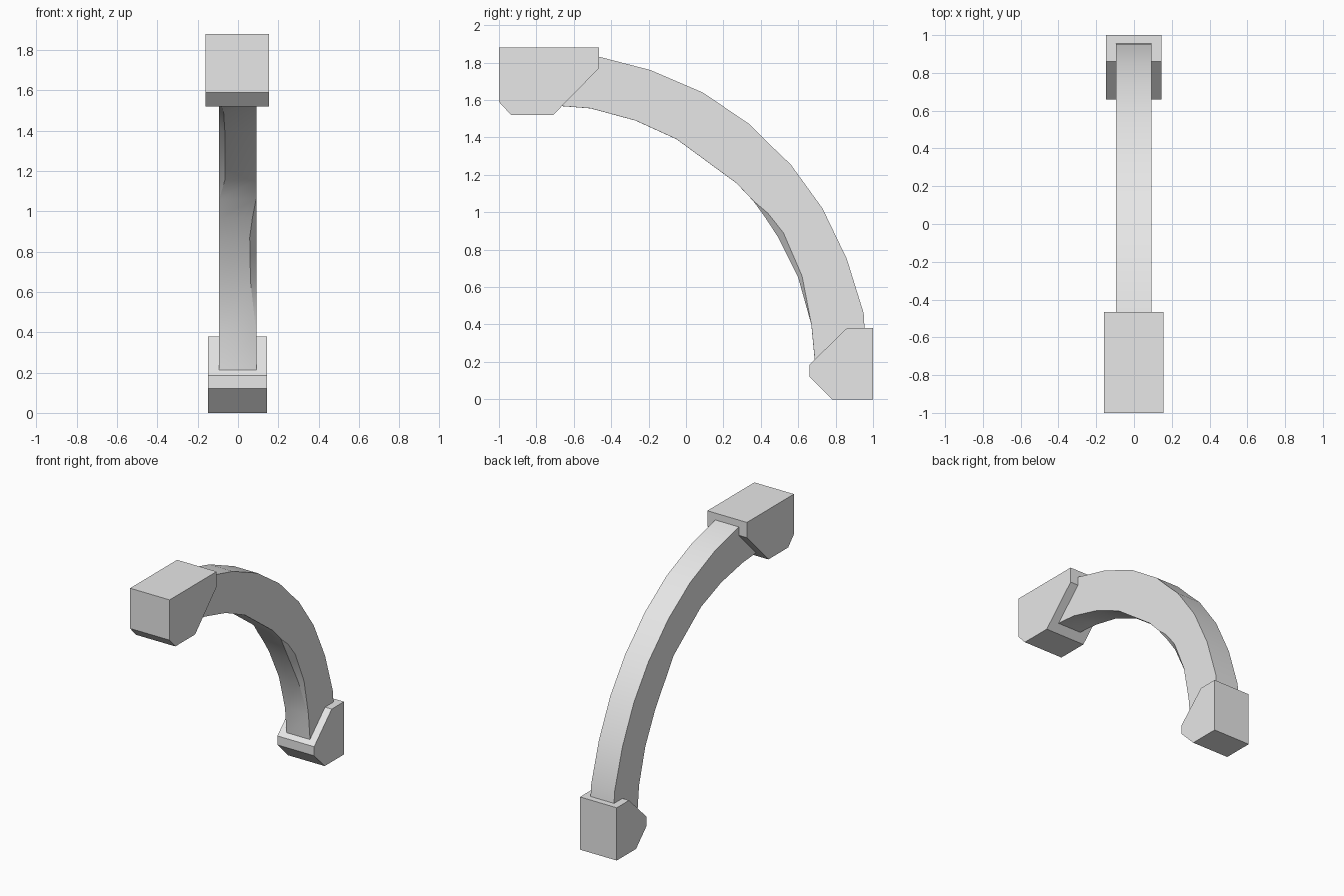
import bpy
import bmesh

cube = bpy.data.objects.get("Cube")
if cube:
    bpy.data.objects.remove(cube, do_unlink=True)

stone = bpy.data.materials.new("light grey stone")
stone.use_nodes = True
GREY = (0.8, 0.8, 0.8, 1.0)
stone.diffuse_color = GREY
stone.node_tree.nodes["Principled BSDF"].inputs["Base Color"].default_value = GREY


def finish(name, bm, smooth=False):
    bmesh.ops.recalc_face_normals(bm, faces=bm.faces)
    mesh = bpy.data.meshes.new(name)
    bm.to_mesh(mesh)
    bm.free()
    mesh.materials.append(stone)
    obj = bpy.data.objects.new(name, mesh)
    bpy.context.collection.objects.link(obj)
    if smooth:
        bpy.ops.object.select_all(action="DESELECT")
        obj.select_set(True)
        bpy.context.view_layer.objects.active = obj
        bpy.ops.object.shade_smooth_by_angle(angle=0.5)


def block(name, profile, x0, x1):
    """Extrude a side profile of (y, z) points across the width."""
    bm = bmesh.new()
    face = bm.faces.new([bm.verts.new((x0, y, z)) for y, z in profile])
    moved = bmesh.ops.extrude_face_region(bm, geom=[face])["geom"]
    bmesh.ops.translate(bm, vec=(x1 - x0, 0, 0),
                        verts=[v for v in moved if isinstance(v, bmesh.types.BMVert)])
    finish(name, bm)


# Chamfered end blocks
block("upper_block", [(-1, 1.88), (-.465, 1.88), (-.465, 1.77),
                      (-.71, 1.52), (-.935, 1.52), (-1, 1.59)], -.16, .155)
block("lower_block", [(1, 0), (1, .38), (.86, .38),
                      (.66, .185), (.66, .12), (.78, 0)], -.148, .145)

# Curved brace: outer and inner edge, paired station by station
outer = [(-.75, 1.865), (-.46, 1.83), (-.19, 1.76), (.09, 1.64), (.34, 1.47),
         (.45, 1.36), (.56, 1.255), (.73, 1.02), (.86, .75), (.95, .46), (.96, .28)]
inner = [(-.70, 1.57), (-.51, 1.555), (-.27, 1.49), (-.05, 1.39), (.27, 1.155),
         (.36, 1.06), (.425, .97), (.49, .87), (.60, .65), (.67, .40), (.69, .19)]
# Chipped inner corners: station -> (bite across the width, bite up the side)
chip_left = {6: (.02, .09), 7: (.034, .13), 8: (.03, .08)}
chip_right = {2: (.024, .06), 3: (.03, .11), 4: (.03, .10)}
X0, X1, TINY = -.095, .092, .002

bm = bmesh.new()
rings = []
for i, ((oy, oz), (iy, iz)) in enumerate(zip(outer, inner)):
    def side(x, depth):
        return (x, iy + (oy - iy) * depth, iz + (oz - iz) * depth)
    lw, ld = chip_left.get(i, (TINY, TINY))
    rw, rd = chip_right.get(i, (TINY, TINY))
    rings.append([bm.verts.new(p) for p in (
        (X0, oy, oz), (X1, oy, oz), side(X1, ld),
        (X1 - lw, iy, iz), (X0 + rw, iy, iz), side(X0, rd))])
for a, b in zip(rings, rings[1:]):
    for k in range(6):
        n = (k + 1) % 6
        bm.faces.new((a[k], a[n], b[n], b[k]))
bm.faces.new(rings[0])
bm.faces.new(rings[-1])
finish("curved_brace", bm, smooth=True)
